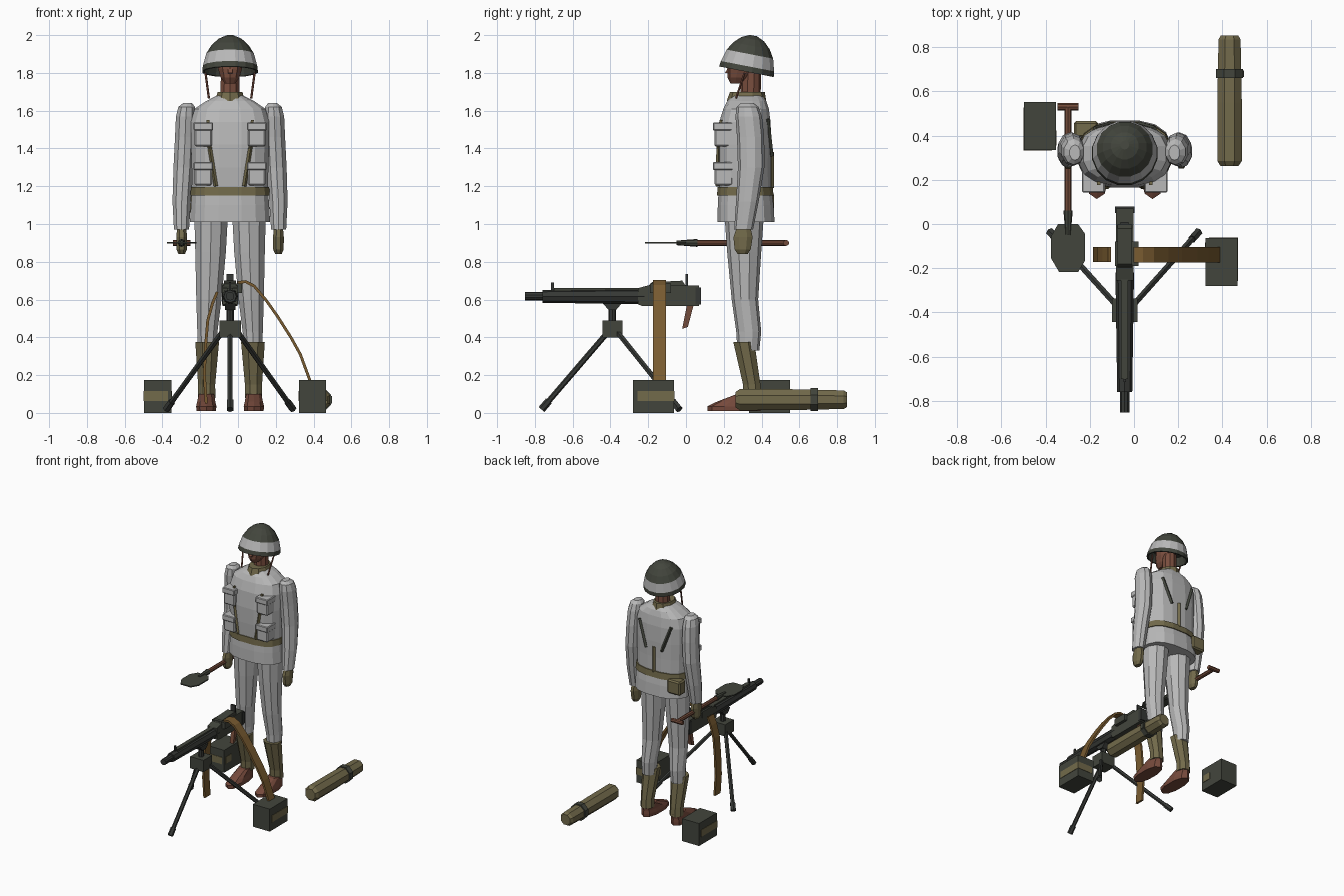
import bpy, bmesh, math
from mathutils import Vector, Matrix

if "Cube" in bpy.data.objects:
    bpy.data.objects.remove(bpy.data.objects["Cube"])

def mat(name, r, g, b):
    m = bpy.data.materials.new(name)
    m.diffuse_color = (r, g, b, 1)
    m.use_nodes = True
    m.node_tree.nodes["Principled BSDF"].inputs["Base Color"].default_value = m.diffuse_color
    return m

WHITE = mat("winter_white", .48, .48, .48)
GREEN = mat("field_green", .055, .06, .046)
METAL = mat("gun_metal", .036, .039, .035)
KHAKI = mat("khaki", .17, .145, .07)
SKIN = mat("skin", .19, .075, .048)
LEATHER = mat("brown_leather", .18, .068, .045)
WOOD = mat("wood", .17, .07, .042)
BRASS = mat("ammo_brass", .19, .105, .03)
X = -.042  # centre line of the figure and the gun

def finish(name, bm, *mats):
    bmesh.ops.recalc_face_normals(bm, faces=bm.faces)
    me = bpy.data.meshes.new(name)
    bm.to_mesh(me)
    bm.free()
    for m in mats:
        me.materials.append(m)
    ob = bpy.data.objects.new(name, me)
    bpy.context.collection.objects.link(ob)
    return ob

def loft(name, rings, mats, n=12, p=2.0, band=(), matrix=None):
    """Skin level rings (z, cx, cy, rx, ry); p squares the section, band = ring gaps in 2nd material."""
    bm = bmesh.new()
    loops = []
    for z, cx, cy, rx, ry in rings:
        loop = []
        for i in range(n):
            a = 2 * math.pi * (i + .5) / n
            c, s = math.cos(a), math.sin(a)
            loop.append(bm.verts.new((cx + rx * math.copysign(abs(c) ** (2 / p), c),
                                      cy + ry * math.copysign(abs(s) ** (2 / p), s), z)))
        loops.append(loop)
    for k in range(len(loops) - 1):
        for i in range(n):
            j = (i + 1) % n
            f = bm.faces.new((loops[k][i], loops[k][j], loops[k + 1][j], loops[k + 1][i]))
            f.material_index = 1 if k in band else 0
    bm.faces.new(loops[0])
    bm.faces.new(loops[-1])
    if matrix:
        bm.transform(matrix)
    return finish(name, bm, *mats)

def rod(name, p, q, r, m, n=8, r2=None):
    p, q = Vector(p), Vector(q)
    bm = bmesh.new()
    bmesh.ops.create_cone(bm, cap_ends=True, segments=n, radius1=r, radius2=r2 or r, depth=(q - p).length)
    bm.transform(Matrix.Translation((p + q) / 2) @ (q - p).to_track_quat('Z', 'Y').to_matrix().to_4x4())
    return finish(name, bm, m)

def box(name, x, y, z, m, bevel=0):
    bm = bmesh.new()
    bmesh.ops.create_cube(bm, size=1)
    for v in bm.verts:
        v.co = [(lo + hi) / 2 + c * (hi - lo) for c, (lo, hi) in zip(v.co, (x, y, z))]
    if bevel:
        bmesh.ops.bevel(bm, geom=bm.edges[:], offset=bevel, segments=1, affect='EDGES')
    return finish(name, bm, m)

def prism(name, pts, lo, hi, m, axis):
    """Extrude a 2D outline along x (points are y,z) or z (points are x,y)."""
    bm = bmesh.new()
    ends = [[bm.verts.new((t, a, b) if axis == 'x' else (a, b, t)) for a, b in pts] for t in (lo, hi)]
    for e in ends:
        bm.faces.new(e)
    for i in range(len(pts)):
        j = (i + 1) % len(pts)
        bm.faces.new((ends[0][i], ends[0][j], ends[1][j], ends[1][i]))
    return finish(name, bm, m)

def ribbon(name, pts, y0, y1, m, thick):
    """Strip following x,z points, wide along y."""
    bm = bmesh.new()
    rows = [(bm.verts.new((x, y0, z)), bm.verts.new((x, y1, z))) for x, z in pts]
    for a, b in zip(rows, rows[1:]):
        bm.faces.new((a[0], a[1], b[1], b[0]))
    ob = finish(name, bm, m)
    mod = ob.modifiers.new("thickness", 'SOLIDIFY')
    mod.thickness, mod.offset = thick, 0

# Helmet: hollow dome with a light band, tilted back
loft("helmet", [(.06, 0, 0, .12, .12), (0, 0, 0, .138, .138), (0, 0, 0, .15, .15), (.03, 0, 0, .146, .146),
                (.095, 0, 0, .128, .128), (.14, 0, 0, .1, .1), (.175, 0, 0, .063, .063), (.195, 0, 0, .02, .02)],
     (GREEN, WHITE), n=16, band=(3,),
     matrix=Matrix.Translation((X, .32, 1.806)) @ Matrix.Rotation(math.radians(-11), 4, 'X'))
# Head, neck and collar
loft("head", [(1.745, X, .275, .03, .04), (1.775, X, .285, .052, .065), (1.82, X, .3, .066, .082),
              (1.9, X, .315, .072, .09), (1.95, X, .32, .045, .06)], (SKIN,), n=10)
prism("nose", [(.235, 1.85), (.207, 1.8), (.24, 1.795)], X - .012, X + .012, SKIN, 'x')
loft("neck", [(1.65, X, .34, .055, .055), (1.82, X, .345, .05, .052)], (SKIN,), n=10)
loft("collar", [(1.65, X, .32, .085, .105), (1.70, X, .325, .068, .092)], (KHAKI,), n=10)
# Jacket and belt
loft("jacket", [(1.01, X, .318, .215, .153), (1.1, X, .316, .21, .15), (1.2, X, .312, .203, .14),
                (1.3, X, .308, .206, .143), (1.42, X, .308, .21, .145), (1.54, X, .312, .21, .138),
                (1.61, X, .318, .19, .122), (1.65, X, .322, .13, .105), (1.68, X, .325, .07, .08)],
     (WHITE,), n=16, p=2.6)
loft("waist_belt", [(1.15, X, .314, .213, .152), (1.197, X, .313, .21, .148)], (KHAKI,), n=16, p=2.6)
box("belt_pouch", (X - .23, X - .12), (.39, .465), (1.06, 1.165), KHAKI, .01)
rod("back_strap", (X, .452, 1.19), (X, .452, 1.38), .013, KHAKI, 4)

for s, side in ((-1, "right"), (1, "left")):
    def x(v):
        return X + s * v
    def span(a, b):
        return tuple(sorted((x(a), x(b))))
    # Helmet strap and harness straps
    rod(side + "_chin_strap", (x(.13), .31, 1.80), (x(.112), .265, 1.665), .006, LEATHER, 6)
    rod(side + "_back_harness", (x(.065), .452, 1.36), (x(.135), .431, 1.555), .012, GREEN, 4)
    rod(side + "_front_harness_upper", (x(.118), .185, 1.55), (x(.105), .172, 1.4), .011, KHAKI, 4)
    rod(side + "_front_harness_lower", (x(.11), .172, 1.42), (x(.075), .168, 1.2), .011, KHAKI, 4)
    # Chest pouches with flaps
    for z0, z1, level in ((1.41, 1.53, "upper"), (1.205, 1.32, "lower")):
        box(f"{side}_{level}_pouch", span(.095, .188), (.15, .25), (z0, z1), WHITE, .008)
        box(f"{side}_{level}_pouch_flap", span(.09, .193), (.142, .25), (z1 - .035, z1 + .008), WHITE, .005)
    # Arm and glove
    loft(side + "_arm", [(.97, x(.257), .305, .042, .05), (1.12, x(.256), .325, .051, .06),
                         (1.3, x(.246), .345, .056, .07), (1.46, x(.238), .342, .056, .072),
                         (1.57, x(.234), .332, .055, .07), (1.62, x(.23), .326, .046, .058),
                         (1.64, x(.225), .323, .025, .035)], (WHITE,), n=10)
    loft(side + "_glove", [(.84, x(.256), .3, .018, .028), (.865, x(.256), .3, .03, .046),
                           (.93, x(.256), .302, .031, .055), (.98, x(.256), .305, .026, .04)], (KHAKI,), n=8)
    # Trouser leg, gaiter and boot
    loft(side + "_trouser_leg", [(.33, x(.122), .33, .05, .058), (.43, x(.12), .332, .056, .066),
                                 (.6, x(.112), .312, .07, .07), (.85, x(.103), .308, .085, .09),
                                 (1.06, x(.1), .308, .094, .105)], (WHITE,), n=10)
    loft(side + "_gaiter", [(.08, x(.124), .352, .05, .052), (.15, x(.124), .348, .049, .05),
                            (.375, x(.121), .306, .068, .06)], (KHAKI,), n=8)
    loft(side + "_boot", [(.01, x(.126), .255, .054, .14), (.035, x(.126), .255, .056, .142),
                          (.06, x(.126), .28, .05, .115), (.1, x(.125), .335, .042, .065)], (LEATHER,), n=10, p=2.3)

# Shovel in the right hand
SX = -.298
rod("shovel_shaft", (SX, .02, .9), (SX, .53, .9), .016, WOOD)
rod("shovel_grip", (SX - .047, .53, .9), (SX + .047, .53, .9), .016, WOOD)
rod("shovel_socket", (SX, -.05, .9), (SX, .06, .9), .012, GREEN, 8, .021)
prism("shovel_blade", [(SX - .045, 0), (SX + .045, 0), (SX + .077, -.045), (SX + .077, -.165), (SX + .045, -.218),
                       (SX - .04, -.218), (SX - .077, -.155), (SX - .077, -.055)], .896, .904, GREEN, 'z')

# Rolled bag lying on the ground
turn = Matrix.Translation((.432, 0, .07)) @ Matrix.Rotation(math.radians(-90), 4, 'X')
loft("rolled_bag", [(.262, 0, 0, .044, .044), (.285, 0, 0, .06, .061), (.55, 0, 0, .06, .06),
                    (.835, 0, 0, .054, .053), (.853, 0, 0, .042, .042)], (KHAKI,), n=8, matrix=turn)
loft("bag_strap", [(.66, 0, 0, .066, .066), (.7, 0, 0, .066, .066)], (GREEN,), n=8, matrix=turn)
box("bag_buckle", (.484, .497), (.665, .695), (.05, .09), GREEN)

# Ammunition boxes, each with a stripe wrapped round three sides
for name, x0, y0, s in (("rear", -.425, .4425, -1), ("front", .395, -.172, 1)):
    hx, hy = .072, .108
    box(name + "_ammo_box", (x0 - hx, x0 + hx), (y0 - hy, y0 + hy), (0, .173), GREEN)
    def plate(tag, xa, xb, ya, yb):
        box(f"{name}_box_stripe_{tag}", sorted((x0 + s * xa, x0 + s * xb)),
            sorted((y0 + s * ya, y0 + s * yb)), (.062, .115), KHAKI)
    plate("outer", hx - .002, hx + .003, -.085, hy)
    plate("end", -.055, hx + .003, hy - .002, hy + .003)
    plate("inner", -hx - .003, -hx + .002, .02, hy - .02)

# Machine gun
rod("gun_muzzle", (X, -.75, .618), (X, -.852, .618), .023, METAL, 10)
rod("gun_barrel_jacket", (X, -.22, .617), (X, -.76, .617), .042, METAL, 8, .034)
box("barrel_top_rail", (X - .016, X + .016), (-.7, -.22), (.64, .661), GREEN)
box("front_sight", (X - .006, X + .006), (-.715, -.7), (.64, .69), METAL)
prism("receiver", [(-.255, .575), (-.255, .66), (-.2, .675), (.07, .675), (.07, .565), (-.23, .565)],
      X - .04, X + .04, GREEN, 'x')
prism("feed_cover", [(-.21, .66), (-.18, .692), (-.02, .7), (.0, .67)], X - .032, X + .032, GREEN, 'x')
box("feed_tray", (X - .045, X + .063), (-.19, -.08), (.635, .685), GREEN)
box("rear_sight", (X - .018, X + .018), (-.003, .01), (.67, .735), METAL)
box("butt_cap", (X - .044, X + .044), (.05, .08), (.575, .665), METAL)
prism("pistol_grip", [(.005, .57), (.04, .57), (.01, .455), (-.02, .445)], X - .015, X + .015, WOOD, 'x')

# Tripod
prism("gun_cradle", [(-.44, .58), (-.34, .58), (-.37, .545), (-.41, .545)], X - .028, X + .028, METAL, 'x')
rod("tripod_post", (X, -.39, .48), (X, -.39, .56), .02, METAL)
box("tripod_head", (X - .057, X + .057), (-.442, -.336), (.4, .49), GREEN)
for name, p, q in (("front", (X, -.42, .42), (X, -.765, .018)), ("right", (X - .04, -.365, .43), (-.38, -.035, .018)),
                   ("left", (X + .04, -.365, .43), (.292, -.035, .018))):
    rod(f"tripod_{name}_leg", p, q, .015, METAL, 6)
    d = (Vector(q) - Vector(p)).normalized()
    rod(f"tripod_{name}_foot", Vector(q) - d * .06, Vector(q), .02, METAL, 6)

# Cartridge belts on both sides of the gun
ribbon("feed_belt", [(X + .04, .69), (.04, .695), (.085, .672), (.15, .595), (.21, .51), (.28, .4), (.33, .31), (.385, .16)],
       -.175, -.105, BRASS, .015)
ribbon("spent_belt", [(-.11, .64), (-.135, .58), (-.16, .49), (-.172, .35), (-.178, .2), (-.168, .05)],
       -.172, -.105, BRASS, .015)
